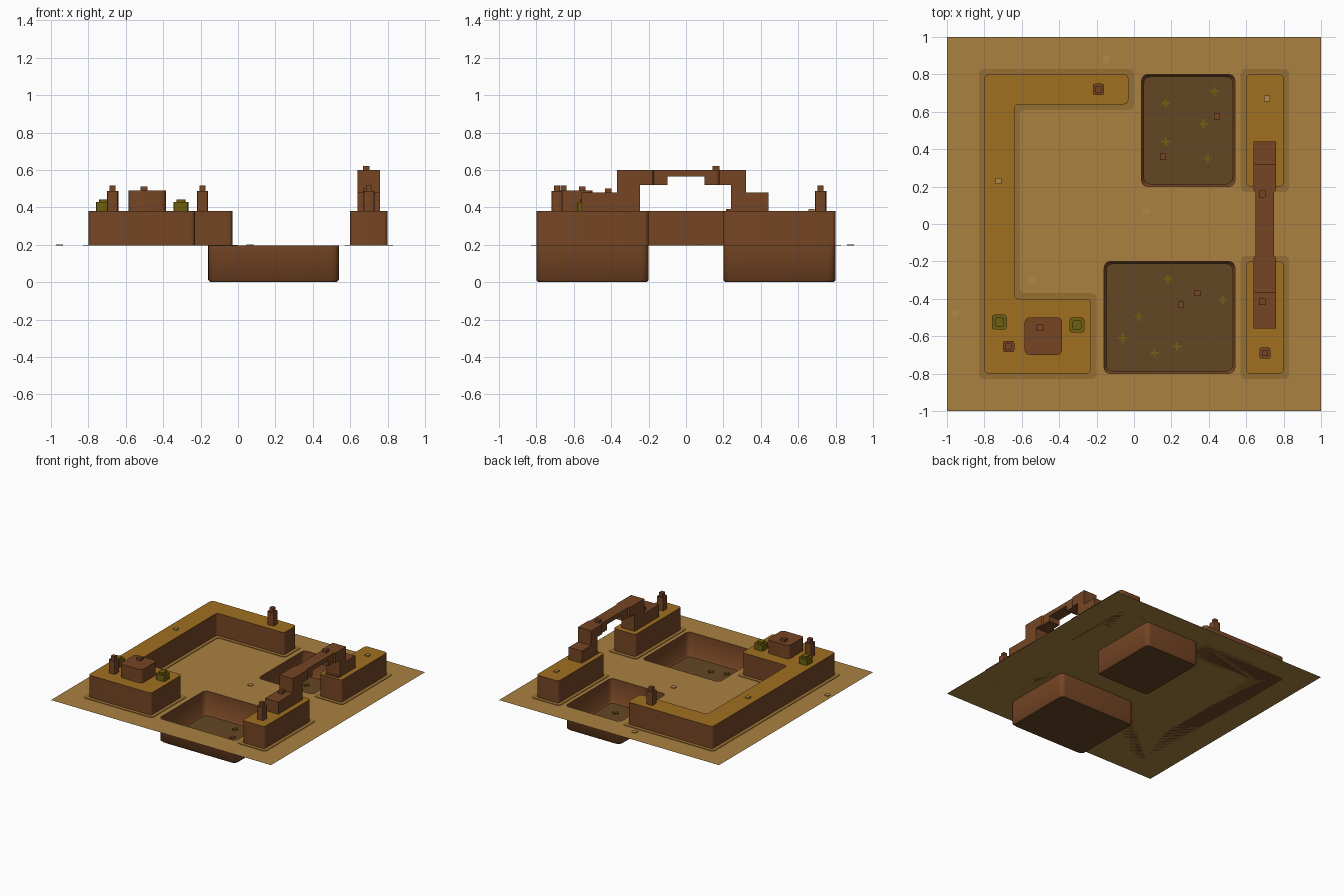
import bpy, bmesh, math
from mathutils import Vector

cube = bpy.data.objects.get("Cube")
if cube:
    bpy.data.objects.remove(cube)

GROUND, DECK = 0.195, 0.38


def material(name, r, g, b):
    m = bpy.data.materials.new(name)
    m.use_nodes = True
    m.diffuse_color = (r, g, b, 1)
    bsdf = next(n for n in m.node_tree.nodes if n.type == 'BSDF_PRINCIPLED')
    bsdf.inputs["Base Color"].default_value = (r, g, b, 1)
    bsdf.inputs["Roughness"].default_value = 0.9
    return m


sand = material("sand", .40, .22, .053)
pale = material("pale_sand", .45, .25, .065)
apron_tan = material("apron_tan", .305, .156, .032)
gold = material("gold_earth", .352, .162, .0144)
brown = material("brown_clay", .178, .06, .018)
floor_brown = material("pit_floor_brown", .127, .061, .0168)
olive = material("olive_green", .156, .114, .005)


def rect(x0, y0, x1, y1):
    return [(x0, y0), (x1, y0), (x1, y1), (x0, y1)]


def around(x, y, s):
    return rect(x - s / 2, y - s / 2, x + s / 2, y + s / 2)


def rounded(points, radius, steps=4):
    """Round every corner of a polygon with a small curve."""
    out, n = [], len(points)
    for i in range(n):
        p = Vector(points[i])
        a = p + (Vector(points[i - 1]) - p).normalized() * radius
        b = p + (Vector(points[(i + 1) % n]) - p).normalized() * radius
        for k in range(steps + 1):
            t = k / steps
            arc = a * (1 - t) ** 2 + p * 2 * t * (1 - t) + b * t * t
            out.append((arc.x, arc.y))
    return out


def grow(points, d):
    """Offset a counter-clockwise right-angled polygon outwards."""
    out, n = [], len(points)
    for i in range(n):
        p = Vector(points[i])
        u = (p - Vector(points[i - 1])).normalized()
        v = (Vector(points[(i + 1) % n]) - p).normalized()
        out.append((p.x + d * (u.y + v.y), p.y - d * (u.x + v.x)))
    return out


def finish(bm, name, mats):
    me = bpy.data.meshes.new(name)
    bm.to_mesh(me)
    bm.free()
    for m in mats:
        me.materials.append(m)
    ob = bpy.data.objects.new(name, me)
    bpy.context.collection.objects.link(ob)
    return ob


def smooth(ob, degrees):
    bpy.ops.object.select_all(action='DESELECT')
    ob.select_set(True)
    bpy.context.view_layer.objects.active = ob
    bpy.ops.object.shade_smooth_by_angle(angle=math.radians(degrees))


def prism(name, points, z0, z1, side, top=None):
    """Extrude a plan outline; upward faces take the top material."""
    bm = bmesh.new()
    base = bm.faces.new([bm.verts.new((x, y, z0)) for x, y in points])
    up = bmesh.ops.extrude_face_region(bm, geom=[base])
    for v in up["geom"]:
        if isinstance(v, bmesh.types.BMVert):
            v.co.z = z1
    bmesh.ops.recalc_face_normals(bm, faces=bm.faces)
    for f in bm.faces:
        f.material_index = int(top is not None and f.normal.z > 0.5)
    ob = finish(bm, name, [side] + ([top] if top else []))
    smooth(ob, 35)
    return ob


# Ground sheet with two pit openings
pits = {"back": rounded(rect(.04, .2, .54, .8), .04),
        "front": rounded(rect(-.16, -.8, .54, -.2), .04)}
bm = bmesh.new()
for loop in [rect(-1, -1, 1, 1), *pits.values()]:
    vs = [bm.verts.new((x, y, GROUND)) for x, y in loop]
    for i, v in enumerate(vs):
        bm.edges.new((vs[i - 1], v))
bmesh.ops.triangle_fill(bm, edges=bm.edges[:], use_beauty=True, normal=(0, 0, 1))
for f in bm.faces:
    f.normal_update()
    if f.normal.z < 0:
        f.normal_flip()
finish(bm, "ground", [sand])

# Open pits sunk below the ground
for name, outline in pits.items():
    bm = bmesh.new()
    center = sum((Vector(p) for p in outline), Vector((0, 0))) / len(outline)
    rings = []
    for z, inset in ((GROUND, 0), (.012, 0), (0, .012)):
        ring = []
        for p in outline:
            d = Vector(p) - center
            ring.append(bm.verts.new((p[0] - math.copysign(inset, d.x),
                                      p[1] - math.copysign(inset, d.y), z)))
        rings.append(ring)
    for hi, lo in zip(rings, rings[1:]):
        for i in range(len(hi)):
            bm.faces.new((hi[i], hi[i - 1], lo[i - 1], lo[i]))
    bm.faces.new(rings[-1]).material_index = 1
    ob = finish(bm, name + "_pit", [brown, floor_brown])
    smooth(ob, 60)

# Raised platforms with a thin apron at their feet
platforms = {
    "curved_platform": [(-.8, -.8), (-.23, -.8), (-.23, -.4), (-.64, -.4),
                        (-.64, .64), (-.03, .64), (-.03, .8), (-.8, .8)],
    "back_platform": rect(.6, .2, .8, .8),
    "front_platform": rect(.6, -.8, .8, -.2)}
for name, plan in platforms.items():
    prism(name, rounded(plan, .025), GROUND, DECK, brown, gold)
    prism(name + "_apron", rounded(grow(plan, .03), .03),
          GROUND, GROUND + .004, apron_tan)

# Bridge: low step, tower and tapering arm at each end, thin deck between
L, R, NL, NR = .638, .758, .65, .748
for name, s, inner, mid, outer in (("front", -1, .245, .37, .56),
                                   ("back", 1, .24, .32, .44)):
    prism(name + "_bridge_step", rect(L, s * mid, R, s * outer), DECK, .48, brown)
    prism(name + "_bridge_tower", rect(L, s * inner, R, s * mid), DECK, .6, brown)
    prism(name + "_bridge_arm",
          [(L, s * inner), (R, s * inner), (R, s * .18), (NR, s * .17),
           (NR, s * .1), (NL, s * .1), (NL, s * .17), (L, s * .18)],
          .52, .6, brown)
prism("bridge_deck", rect(NL, -.1, NR, .1), .565, .6, brown)
prism("bridge_foot_back", rect(L, .22, R, .24), DECK, .39, brown)

# Posts with small caps
for x, y in ((-.67, -.655), (-.19, .72), (.7, -.69)):
    prism("post", rounded(around(x, y, .06), .012, 2), DECK, .487, brown)
    prism("post_cap", around(x, y, .032), .487, .518, brown)

# Block house
prism("block_house", rounded(rect(-.585, -.7, -.385, -.5), .03), DECK, .49, brown)

# Bushes
for x, y in ((-.72, -.525), (-.305, -.54)):
    prism("bush", rounded(around(x, y, .08), .015, 2), DECK, .428, olive)
    prism("bush_top", rounded(around(x, y, .048), .01, 2), .428, .443, olive)

# Small stones on the raised parts
for x, y, z in ((-.503, -.555, .49), (.685, .16, .6), (.685, -.415, .48)):
    prism("stone", around(x, y, .036), z, z + .022, brown)
for x, y in ((-.725, .23), (.71, .67)):
    prism("platform_pebble", around(x, y, .032), DECK, DECK + .01, pale)

# Pebbles in the pits and on the sand
for x, y in ((.155, .36), (.445, .575), (.25, -.43), (.34, -.37)):
    prism("pit_pebble", around(x, y, .032), 0, .01, brown)
for x, y in ((-.15, .88), (.065, .07), (-.54, -.3), (-.955, -.475)):
    prism("sand_pebble", rounded(around(x, y, .038), .01, 2),
          GROUND, GROUND + .006, pale)

# Cross-shaped tufts on the pit floors
for x, y in ((.17, .645), (.43, .71), (.37, .535), (.17, .44), (.395, .35),
             (.18, -.295), (.475, -.405), (.025, -.495), (-.06, -.61),
             (.11, -.69), (.23, -.655)):
    a, b = .023, .006
    prism("tuft", [(x + i, y + j) for i, j in (
        (-b, -a), (b, -a), (b, -b), (a, -b), (a, b), (b, b),
        (b, a), (-b, a), (-b, b), (-a, b), (-a, -b), (-b, -b))], 0, .006, olive)
